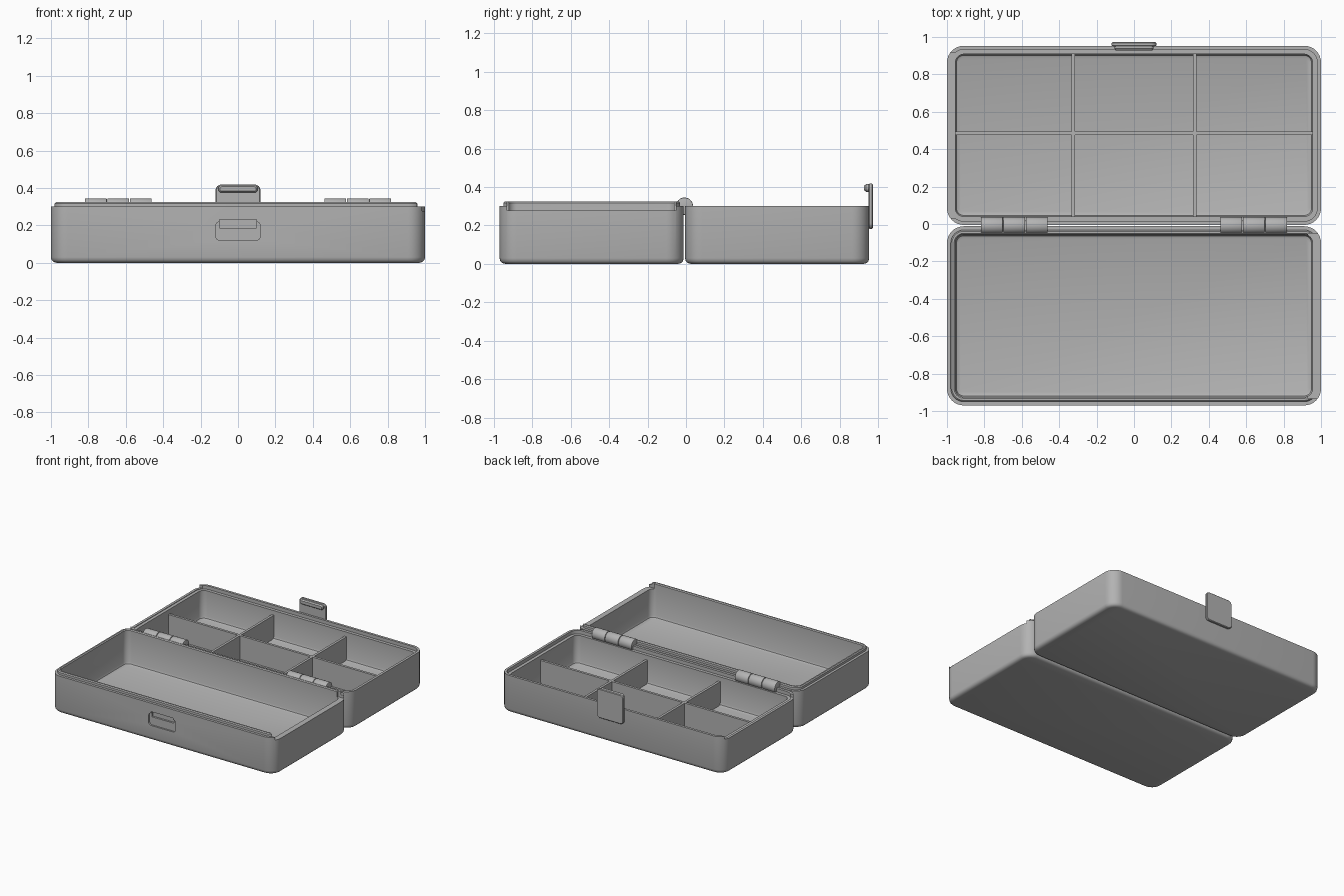
import bpy, bmesh, math
from mathutils import Matrix, Vector

if "Cube" in bpy.data.objects:
    bpy.data.objects.remove(bpy.data.objects["Cube"], do_unlink=True)

grey = bpy.data.materials.new("plain grey")
grey.use_nodes = True
grey.diffuse_color = (0.45, 0.45, 0.45, 1)
grey.node_tree.nodes["Principled BSDF"].inputs["Base Color"].default_value = (0.45, 0.45, 0.45, 1)


def finish(name, bm):
    bmesh.ops.recalc_face_normals(bm, faces=bm.faces)
    mesh = bpy.data.meshes.new(name)
    bm.to_mesh(mesh)
    bm.free()
    mesh.materials.append(grey)
    obj = bpy.data.objects.new(name, mesh)
    bpy.context.collection.objects.link(obj)
    return obj


def activate(obj):
    bpy.ops.object.select_all(action="DESELECT")
    obj.select_set(True)
    bpy.context.view_layer.objects.active = obj


def smooth(obj):
    activate(obj)
    bpy.ops.object.shade_smooth_by_angle(angle=math.radians(35))


def rounded_loft(name, hx, hy, radius, rings, matrix, steps=8):
    """Stack rounded rectangles, each given as (inset, height), and cap the ends."""
    bm = bmesh.new()
    loops = []
    for inset, z in rings:
        r = max(radius - inset, 0.01)
        loop = []
        for q, (sx, sy) in enumerate([(1, 1), (-1, 1), (-1, -1), (1, -1)]):
            for i in range(steps + 1):
                a = math.pi / 2 * (q + i / steps)
                p = Vector((sx * (hx - inset - r) + r * math.cos(a),
                            sy * (hy - inset - r) + r * math.sin(a), z))
                loop.append(bm.verts.new(matrix @ p))
        loops.append(loop)
    for low, high in zip(loops, loops[1:]):
        for i in range(len(low)):
            j = (i + 1) % len(low)
            bm.faces.new((low[i], low[j], high[j], high[i]))
    bm.faces.new(loops[0])
    bm.faces.new(loops[-1])
    return finish(name, bm)


def box(name, x, y, z):
    bm = bmesh.new()
    size = [b - a for a, b in (x, y, z)]
    mid = [(a + b) / 2 for a, b in (x, y, z)]
    bmesh.ops.create_cube(bm, size=1, matrix=Matrix.Translation(mid) @ Matrix.Diagonal((*size, 1)))
    return finish(name, bm)


def cut(obj, cutter):
    mod = obj.modifiers.new("cut", "BOOLEAN")
    mod.operation = "DIFFERENCE"
    mod.solver = "EXACT"
    mod.object = cutter
    activate(obj)
    bpy.ops.object.modifier_apply(modifier=mod.name)
    bpy.data.objects.remove(cutter, do_unlink=True)


def upright(y, z):
    """Stand a flat loft up so that its height runs along -y."""
    return Matrix.Translation((0, y, z)) @ Matrix.Rotation(math.pi / 2, 4, "X")


# Trays: shared rounded bottom and cavity, different rims
bottom = [(0.03, 0), (0.014, 0.004), (0.004, 0.014), (0, 0.03), (0, 0.3), (0.02, 0.3)]
cavity = [(0.045, 0.065), (0.051, 0.051), (0.065, 0.045)]
lip = [(0.02, 0.318), (0.027, 0.325), (0.038, 0.325), (0.045, 0.318)]
rebate = [(0.02, 0.272), (0.045, 0.272)]
front_tray = rounded_loft("front_tray", 1, 0.479, 0.09, bottom + lip + cavity,
                          Matrix.Translation((0, -0.491, 0)))
back_tray = rounded_loft("back_tray", 1, 0.479, 0.09, bottom + rebate + cavity,
                         Matrix.Translation((0, 0.474, 0)))

# One lowered end wall on each tray
cut(front_tray, box("front_sill_cutter", (0.93, 1.1), (-0.932, -0.052), (0.277, 0.5)))
cut(back_tray, box("back_sill_cutter", (-1.1, -0.93), (0.033, 0.915), (0.277, 0.5)))

# Catch recess in the front wall, deeper towards the top
cut(front_tray, rounded_loft("recess_cutter", 0.12, 0.05, 0.025, [(0, 0), (0, 0.1)],
                             upright(-0.957, 0.17)))
cut(front_tray, box("catch_cutter", (-0.1, 0.1), (-1.0, -0.942), (0.185, 0.232)))
smooth(front_tray)
smooth(back_tray)

# Compartment dividers
box("long_divider", (-0.96, 0.96), (0.475, 0.495), (0.04, 0.235))
for side, x in (("right", -0.325), ("left", 0.325)):
    box(side + "_cross_divider", (x - 0.01, x + 0.01), (0.03, 0.92), (0.04, 0.235))

# Latch plate and its hook
plate_rings = [(0.005, 0), (0, 0.005), (0, 0.017), (0.005, 0.022)]
smooth(rounded_loft("latch_plate", 0.12, 0.118, 0.03, plate_rings, upright(0.972, 0.3)))
hook_rings = [(0, 0), (0, 0.016), (0.008, 0.026)]
smooth(rounded_loft("latch_hook", 0.105, 0.02, 0.018, hook_rings, upright(0.953, 0.395)))

# Hinges: three knuckles each
for side, centre in (("right", -0.64), ("left", 0.64)):
    for n in (-1, 0, 1):
        bm = bmesh.new()
        place = Matrix.Translation((centre + n * 0.12, -0.008, 0.3)) @ Matrix.Rotation(math.pi / 2, 4, "Y")
        bmesh.ops.create_cone(bm, cap_ends=True, segments=32, radius1=0.045, radius2=0.045,
                              depth=0.117, matrix=place)
        rims = [e for e in bm.edges if any(len(f.verts) > 4 for f in e.link_faces)]
        bmesh.ops.bevel(bm, geom=rims, offset=0.004, segments=2, affect="EDGES", profile=0.5)
        smooth(finish(f"{side}_hinge_knuckle_{n + 2}", bm))
    # Pin through the knuckles
    box(side + "_hinge_pin", (centre - 0.17, centre + 0.17), (-0.035, 0.019), (0.275, 0.325))
